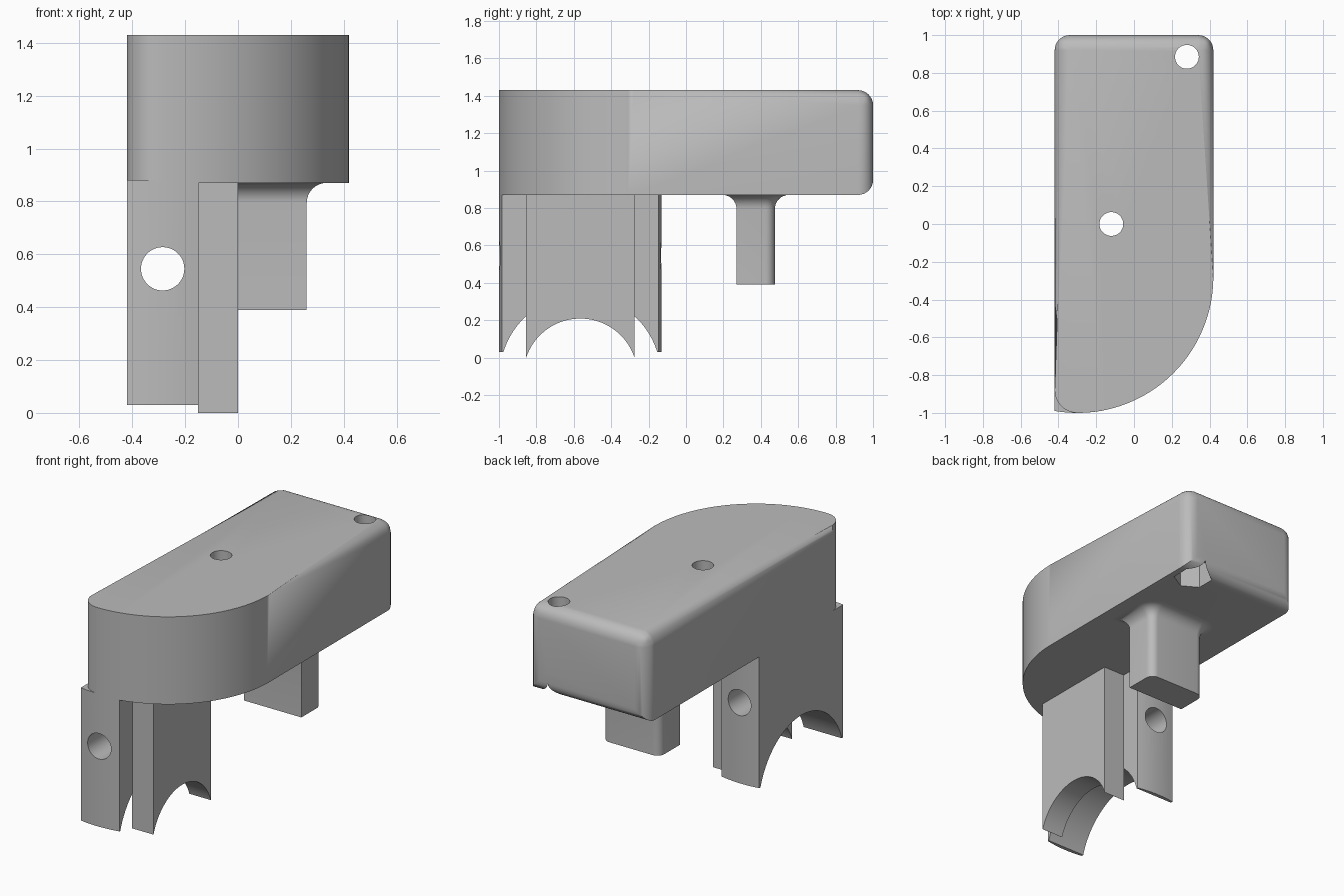
import bpy, bmesh
from math import cos, sin, pi, radians
from mathutils import Matrix, Vector

if "Cube" in bpy.data.objects:
    bpy.data.objects.remove(bpy.data.objects["Cube"], do_unlink=True)

grey = bpy.data.materials.new("plain_grey")
grey.use_nodes = True
colour = (0.5, 0.5, 0.5, 1)
grey.diffuse_color = colour
grey.node_tree.nodes["Principled BSDF"].inputs["Base Color"].default_value = colour


def arc(cx, cy, r, start, end, steps):
    angles = [radians(start + (end - start) * i / steps) for i in range(steps + 1)]
    return [(cx + r * cos(a), cy + r * sin(a)) for a in angles]


def make(name, bm):
    bmesh.ops.recalc_face_normals(bm, faces=bm.faces)
    mesh = bpy.data.meshes.new(name)
    bm.to_mesh(mesh)
    bm.free()
    mesh.materials.append(grey)
    obj = bpy.data.objects.new(name, mesh)
    bpy.context.collection.objects.link(obj)
    return obj


def loft(rings):
    """Skin a list of equal-length point rings and cap both ends."""
    bm = bmesh.new()
    loops = [[bm.verts.new(p) for p in ring] for ring in rings]
    for a, b in zip(loops, loops[1:]):
        for i in range(len(a)):
            j = (i + 1) % len(a)
            bm.faces.new((a[i], a[j], b[j], b[i]))
    bm.faces.new(loops[0][::-1])
    bm.faces.new(loops[-1])
    return bm


def prism(outline, z0, z1):
    return loft([[(x, y, z) for x, y in outline] for z in (z0, z1)])


def cut(obj, centre, radius, depth, axis="Z", sides=48):
    """Subtract a cylinder or hexagon centred at a point along an axis."""
    bm = bmesh.new()
    bmesh.ops.create_cone(bm, cap_ends=True, segments=sides, radius1=radius,
                          radius2=radius, depth=depth)
    turn = {"X": Matrix.Rotation(pi / 2, 4, "Y"),
            "Y": Matrix.Rotation(pi / 2, 4, "X"), "Z": Matrix()}[axis]
    bm.transform(Matrix.Translation(Vector(centre)) @ turn)
    cutter = make("cutter", bm)
    cutter.hide_render = True
    mod = obj.modifiers.new("cut", "BOOLEAN")
    mod.operation, mod.solver, mod.object = "DIFFERENCE", "EXACT", cutter
    bpy.context.view_layer.objects.active = obj
    bpy.ops.object.modifier_apply(modifier=mod.name)
    bpy.data.objects.remove(cutter, do_unlink=True)


def smooth(obj):
    bpy.ops.object.select_all(action="DESELECT")
    obj.select_set(True)
    bpy.context.view_layer.objects.active = obj
    bpy.ops.object.shade_smooth_by_angle(angle=radians(30))


BASE, TOP = 0.87, 1.43

# Housing: rounded nose, square back, filleted top and back edges
outline = [(0.42, 1), (-0.42, 1)]
outline += arc(-0.3, -0.88, 0.12, 180, 270, 10)[:-1]
outline += arc(-0.3, -0.28, 0.72, 270, 360, 40)
bm = prism(outline, BASE, TOP)
edges = []
for e in bm.edges:
    on_top = all(v.co.z > TOP - 0.01 for v in e.verts)
    on_back = all(v.co.y > 0.99 for v in e.verts)
    if on_top or on_back:
        edges.append(e)
bmesh.ops.bevel(bm, geom=edges, offset=0.08, segments=8, profile=0.5,
                affect="EDGES", clamp_overlap=False)
housing = make("housing", bm)

# Screw holes with hexagonal nut pockets underneath
for x, y in ((-0.12, 0), (0.28, 0.885)):
    cut(housing, (x, y, 1.15), 0.063, 1)
    cut(housing, (x, y, BASE), 0.115, 0.3, sides=6)
smooth(housing)

# Outer clamp leg: curved front and back, saddle arch, cross hole
MID = -0.565
front = [(x, -0.28 - (0.72 ** 2 - (x + 0.3) ** 2) ** 0.5)
         for x in [-0.42 + 0.27 * i / 10 for i in range(11)]]
back = [(x, 2 * MID - y) for x, y in reversed(front)]
outer_leg = make("outer_leg", prism(front + back, 0.03, 0.88))
cut(outer_leg, (-0.3, MID, -0.096), 0.43, 1, "X", 96)
cut(outer_leg, (-0.285, MID, 0.545), 0.082, 2, "Y")
smooth(outer_leg)

# Inner clamp leg: narrower plate with a smaller arch
plate = [(-0.152, MID - 0.29), (0, MID - 0.29), (0, MID + 0.29), (-0.152, MID + 0.29)]
inner_leg = make("inner_leg", prism(plate, 0, 0.88))
cut(inner_leg, (-0.1, MID, -0.096), 0.305, 1, "X", 96)
smooth(inner_leg)


# Rear post: rounded back corners, flared where it joins the housing
def post_ring(grow, z):
    x0, x1, y0, y1, r = -0.145 - grow, 0.26 + grow, 0.27 - grow, 0.475 + grow, 0.05 + grow
    pts = [(x0, y0), (x1, y0)]
    pts += arc(x1 - r, y1 - r, r, 0, 90, 8) + arc(x0 + r, y1 - r, r, 90, 180, 8)
    return [(x, y, z) for x, y in pts]


FLARE = 0.075
rings = [post_ring(0, 0.39)]
for i in range(9):
    a = i / 8 * pi / 2
    rings.append(post_ring(FLARE * (1 - cos(a)), BASE - FLARE * (1 - sin(a))))
rings.append(post_ring(FLARE, BASE + 0.01))
smooth(make("rear_post", loft(rings)))
